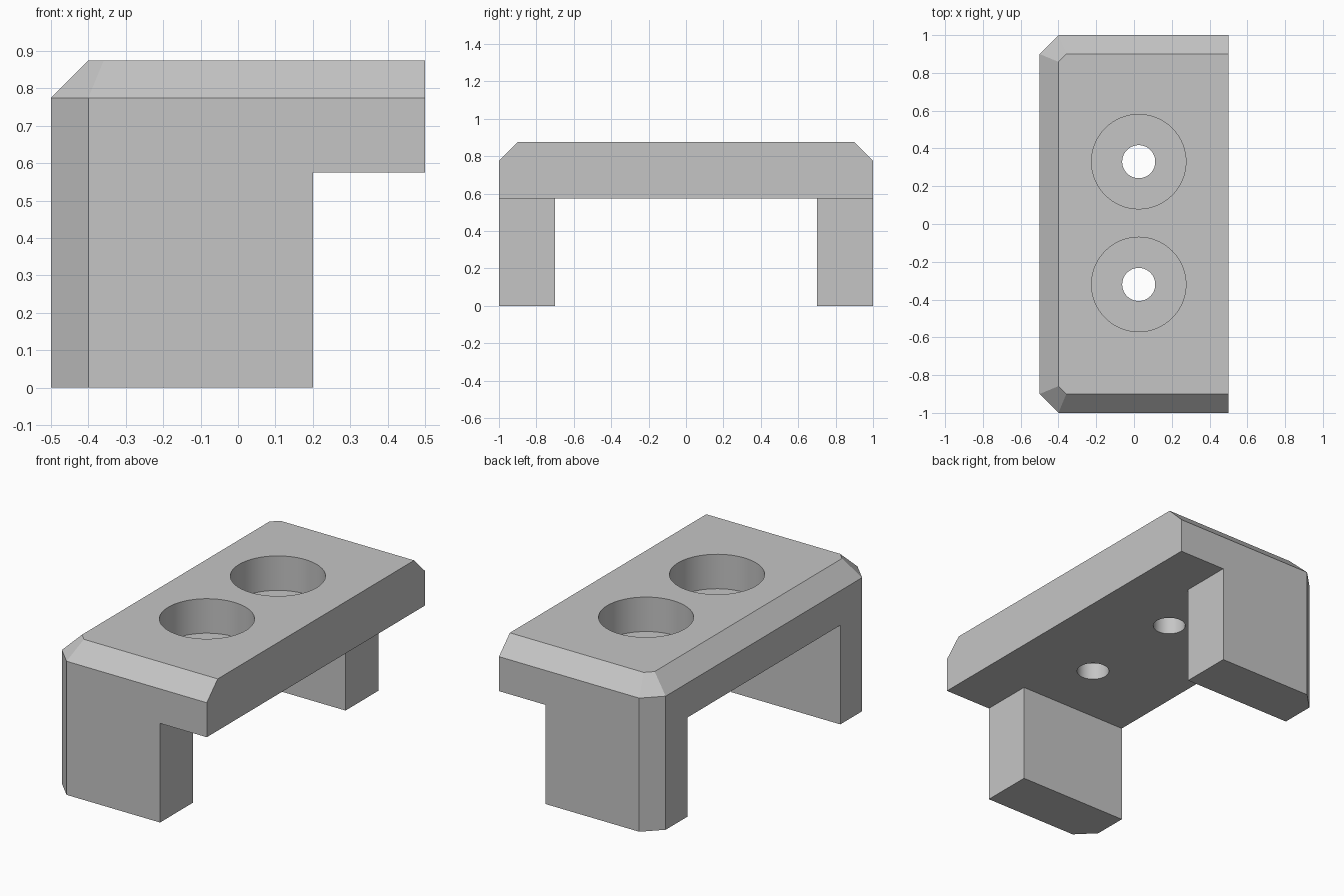
import bpy, bmesh, math

cube = bpy.data.objects.get("Cube")
if cube:
    bpy.data.objects.remove(cube, do_unlink=True)

CHAMFER = 0.1
TOP, UNDERSIDE = 0.875, 0.575
HOLE_X, HOLES_Y = 0.025, (-0.32, 0.33)

grey = bpy.data.materials.new("plain grey")
grey.use_nodes = True
colour = (0.56, 0.56, 0.56, 1)
grey.diffuse_color = colour
grey.node_tree.nodes["Principled BSDF"].inputs["Base Color"].default_value = colour


def link_mesh(name, bm):
    bmesh.ops.recalc_face_normals(bm, faces=bm.faces)
    mesh = bpy.data.meshes.new(name)
    bm.to_mesh(mesh)
    bm.free()
    mesh.materials.append(grey)
    obj = bpy.data.objects.new(name, mesh)
    bpy.context.scene.collection.objects.link(obj)
    return obj


def outline(inset):
    """Half of the plan with a clipped corner, inset on three sides, then mirrored."""
    slide = inset * math.tan(math.pi / 8)
    half = [(0.5, 1 - inset),
            (-0.5 + CHAMFER + slide, 1 - inset),
            (-0.5 + inset, 1 - CHAMFER - slide)]
    return half + [(x, -y) for x, y in reversed(half)]


def block(name, x, y, z):
    bm = bmesh.new()
    bmesh.ops.create_cube(bm, size=1)
    for v in bm.verts:
        for axis, (low, high) in enumerate((x, y, z)):
            v.co[axis] = low if v.co[axis] < 0 else high
    return link_mesh(name, bm)


def drill(name, radius, y, low, high):
    bm = bmesh.new()
    bmesh.ops.create_cone(bm, cap_ends=True, segments=64, radius1=radius,
                          radius2=radius, depth=high - low)
    bmesh.ops.translate(bm, verts=bm.verts, vec=(HOLE_X, y, (low + high) / 2))
    return link_mesh(name, bm)


def cut(body, cutter):
    cutter.hide_render = True
    mod = body.modifiers.new("cut", 'BOOLEAN')
    mod.operation = 'DIFFERENCE'
    mod.solver = 'EXACT'
    mod.object = cutter
    graph = bpy.context.evaluated_depsgraph_get()
    mesh = bpy.data.meshes.new_from_object(body.evaluated_get(graph))
    body.modifiers.clear()
    body.data = mesh
    bpy.data.objects.remove(cutter, do_unlink=True)


# Solid body with chamfered top, lofted through three outlines
bm = bmesh.new()
levels = [(0, 0), (TOP - CHAMFER, 0), (TOP, CHAMFER)]
rings = [[bm.verts.new((x, y, z)) for x, y in outline(inset)] for z, inset in levels]
bm.faces.new(rings[0])
bm.faces.new(rings[-1])
for lower, upper in zip(rings, rings[1:]):
    for i in range(len(lower)):
        j = (i + 1) % len(lower)
        bm.faces.new((lower[i], lower[j], upper[j], upper[i]))
body = link_mesh("bridge_bracket", bm)

# Opening between the legs, and the overhang beside them
cut(body, block("leg_gap", (-0.7, 0.7), (-0.7, 0.7), (-0.2, UNDERSIDE)))
cut(body, block("overhang_gap", (0.2, 0.7), (-1.2, 1.2), (-0.2, UNDERSIDE)))

# Counterbored screw holes
for y in HOLES_Y:
    cut(body, drill("counterbore", 0.25, y, 0.675, 1))
    cut(body, drill("screw_hole", 0.0875, y, 0.5, 0.8))

# Smooth hole walls, sharp chamfers
bpy.ops.object.select_all(action='DESELECT')
body.select_set(True)
bpy.context.view_layer.objects.active = body
bpy.ops.object.shade_smooth_by_angle(angle=math.radians(20))
